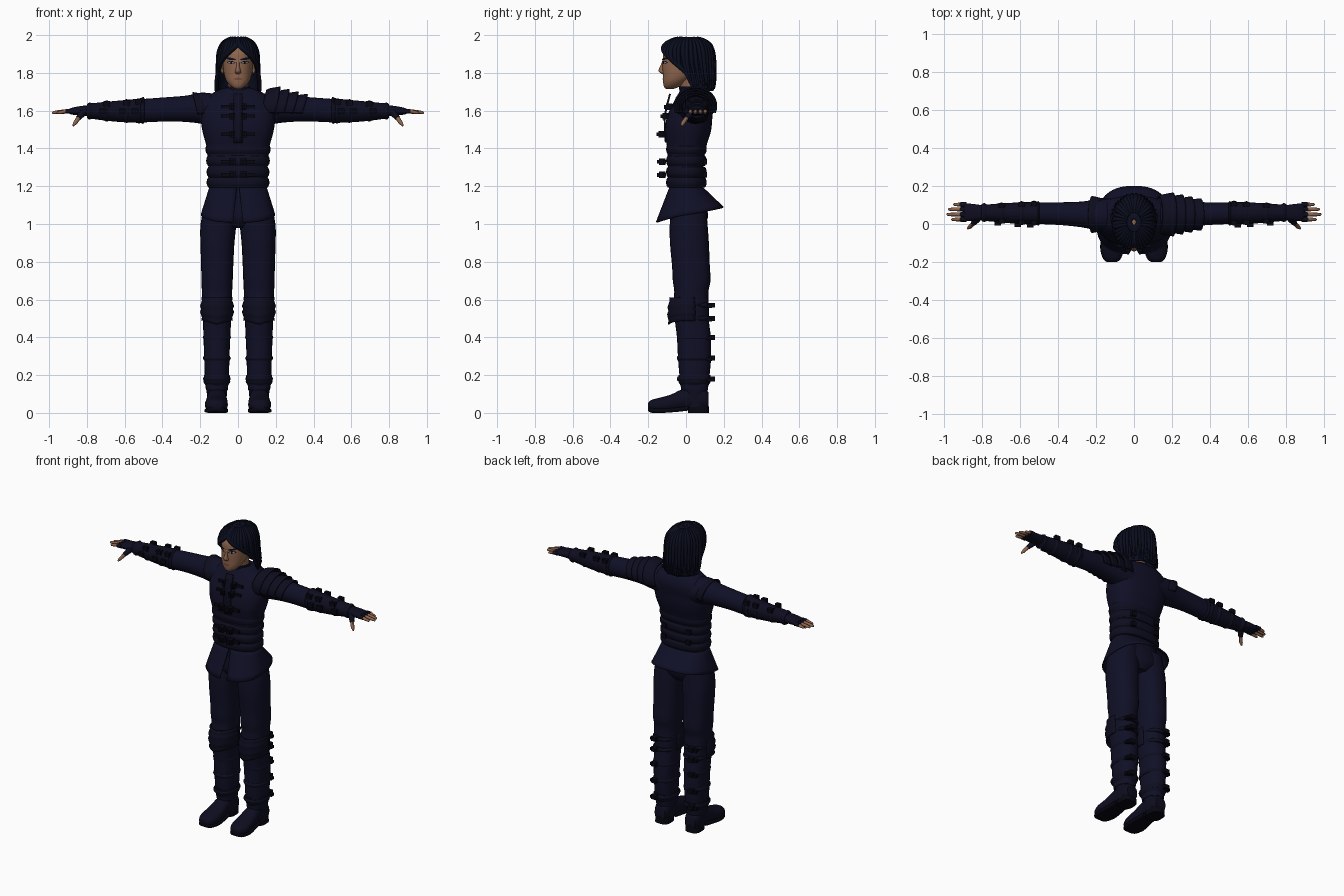
import bpy, bmesh, math, random
from mathutils import Vector, Matrix
from mathutils.bvhtree import BVHTree

cube = bpy.data.objects.get("Cube")
if cube:
    bpy.data.objects.remove(cube)
random.seed(4)


def material(name, r, g, b):
    m = bpy.data.materials.new(name)
    m.use_nodes = True
    m.diffuse_color = (r, g, b, 1)
    bsdf = m.node_tree.nodes["Principled BSDF"]
    bsdf.inputs["Base Color"].default_value = (r, g, b, 1)
    bsdf.inputs["Roughness"].default_value = 0.8
    return m


CLOTH = material("navy cloth", .005, .005, .02)
LEATHER = material("dark leather", .004, .004, .014)
HAIR = material("blue black hair", .003, .004, .013)
METAL = material("black metal", .002, .002, .006)
SKIN = material("tan skin", .27, .13, .075)
LIPS = material("lips", .17, .07, .045)
EYE = material("eye white", .35, .3, .26)


def finish(bm, name, mat, mirror=False, thick=0, angle=45):
    bmesh.ops.recalc_face_normals(bm, faces=bm.faces)
    mesh = bpy.data.meshes.new(name)
    bm.to_mesh(mesh)
    mesh.materials.append(mat)
    ob = bpy.data.objects.new(name, mesh)
    bpy.context.collection.objects.link(ob)
    bpy.ops.object.select_all(action='DESELECT')
    ob.select_set(True)
    bpy.context.view_layer.objects.active = ob
    bpy.ops.object.shade_smooth_by_angle(angle=math.radians(angle))
    if thick:
        ob.modifiers.new("thickness", 'SOLIDIFY').thickness = thick
    if mirror:
        ob.modifiers.new("mirror", 'MIRROR')
    return ob


def resample(rows, steps):
    # Catmull-Rom through the given rows
    out = []
    for i in range(len(rows) - 1):
        a, b, c, d = (rows[max(0, min(len(rows) - 1, i + k))] for k in (-1, 0, 1, 2))
        for s in range(steps):
            t = s / steps
            out.append([q + .5 * t * (r - p + t * (2*p - 5*q + 4*r - e + t * (3*(q - r) + e - p)))
                        for p, q, r, e in zip(a, b, c, d)])
    return out + [list(rows[-1])]


def skin_rings(bm, rings):
    rings = [[bm.verts.new(p) for p in ring] for ring in rings]
    n = len(rings[0])
    for lo, hi in zip(rings, rings[1:]):
        for i in range(n):
            bm.faces.new((lo[i], lo[(i + 1) % n], hi[(i + 1) % n], hi[i]))
    bm.faces.new(rings[0])
    bm.faces.new(rings[-1])


def loft(name, rows, mat, axis='z', n=24, power=2.0, steps=3, mirror=False):
    # each row: station along the axis, two centre values, two radii
    order = {'z': (1, 2, 0), 'x': (0, 1, 2), 'y': (1, 0, 2)}[axis]
    rings = []
    for t, u, v, ru, rv in resample(rows, steps):
        ring = []
        for i in range(n):
            a = math.tau * i / n
            c, s = math.cos(a), math.sin(a)
            p = (t, u + ru * math.copysign(abs(c) ** (2 / power), c),
                 v + rv * math.copysign(abs(s) ** (2 / power), s))
            ring.append([p[k] for k in order])
        rings.append(ring)
    bm = bmesh.new()
    skin_rings(bm, rings)
    return finish(bm, name, mat, mirror)


def tube(bm, points, radii, n=8):
    points = [Vector(p) for p in points]
    rings = []
    for i, p in enumerate(points):
        d = points[min(i + 1, len(points) - 1)] - points[max(i - 1, 0)]
        q = d.to_track_quat('Z', 'Y')
        rings.append([p + q @ Vector((radii[i] * math.cos(math.tau * k / n),
                                      radii[i] * math.sin(math.tau * k / n), 0)) for k in range(n)])
    skin_rings(bm, rings)


def sheet(name, f, nu, nv, mat, thick=0, mirror=False):
    bm = bmesh.new()
    g = [[bm.verts.new(f(i / nu, j / nv)) for i in range(nu + 1)] for j in range(nv + 1)]
    for j in range(nv):
        for i in range(nu):
            bm.faces.new((g[j][i], g[j][i + 1], g[j + 1][i + 1], g[j + 1][i]))
    return finish(bm, name, mat, mirror, thick)


def box(bm, loc, size):
    m = Matrix.Translation(loc) @ Matrix.Diagonal((*size, 1))
    bmesh.ops.create_cube(bm, size=1, matrix=m)


# Torso, waist wraps, collar and front placket
loft("jacket", [(1.17, 0, .005, .15, .085), (1.25, 0, 0, .157, .093), (1.33, 0, 0, .158, .095),
                (1.41, 0, .003, .167, .104), (1.49, 0, .01, .188, .122), (1.57, 0, .02, .198, .12),
                (1.64, 0, .04, .188, .108), (1.69, 0, .045, .14, .085), (1.72, 0, .035, .075, .06)],
     CLOTH, n=36, power=2.5)
for z in (1.22, 1.275, 1.335, 1.395):
    w = .162 + .06 * max(0, z - 1.3)
    loft("waist_wrap", [(z - .028, 0, .002, w - .006, .098), (z - .012, 0, .002, w + .003, .106),
                        (z + .012, 0, .002, w + .003, .106), (z + .028, 0, .002, w - .006, .098)],
         LEATHER, n=36, power=2.4)
loft("collar", [(1.68, 0, .035, .085, .072), (1.70, 0, .03, .07, .065), (1.728, 0, .025, .066, .062)],
     LEATHER)
sheet("placket", lambda u, v: ((u - .5) * .05, -.112 - .006 * math.sin(math.pi * v) + .05 * max(0, v - .55),
                               1.43 + .26 * v), 2, 8, LEATHER, .01)

# Chest and belt buckles
bm = bmesh.new()
for z, y, w in ((1.26, -.125, .036), (1.33, -.125, .036), (1.475, -.128, .03), (1.57, -.108, .03), (1.62, -.088, .03)):
    box(bm, (.03, y, z), (w, .035, .034))
    box(bm, (.03, y - .018, z), (w * .5, .02, .02))
    box(bm, (.065, y + .012, z), (.05, .016, .018))
for z in (1.26, 1.33):
    box(bm, (.09, .1, z), (.03, .022, .03))
finish(bm, "jacket_buckles", METAL, mirror=True)


# Flared jacket skirt with a split at the front
def skirt(u, v):
    gap = .02 + .06 * v
    a = -math.pi / 2 + gap + u * (math.tau - 2 * gap)
    c, s = math.cos(a), math.sin(a)
    depth = (.09 + .11 * v) if s > 0 else (.088 + .072 * v)
    x = (.152 + .045 * v) * math.copysign(abs(c) ** .8, c)
    return x, depth * math.copysign(abs(s) ** .8, s), 1.195 + v * (.04 * s - .145)


sheet("jacket_skirt", skirt, 48, 6, CLOTH, .008)

# Hips and legs
loft("hips", [(1.2, 0, .005, .145, .085), (1.1, 0, .012, .17, .098), (1.03, 0, .015, .16, .1),
              (.98, 0, .02, .05, .07)], CLOTH)
loft("trousers", [(1.12, .095, .012, .08, .092), (1.0, .104, .014, .094, .1), (.9, .109, .018, .09, .103),
                  (.78, .11, .026, .085, .1), (.7, .111, .03, .083, .1), (.64, .111, .028, .08, .09),
                  (.56, .111, .026, .078, .095), (.48, .111, .032, .074, .09), (.4, .112, .042, .071, .09),
                  (.3, .112, .045, .067, .088), (.2, .112, .045, .064, .08), (.12, .112, .045, .058, .07)],
     CLOTH, power=2.3, mirror=True)


def knee(u, v):
    a = math.pi * (-1.1 + 1.2 * u)
    bulge = .008 * math.sin(math.pi * v) + .004 * math.cos(6 * math.pi * v)
    return (.111 + (.08 + bulge) * math.cos(a), .015 + (.1 + bulge + .008 * v) * math.sin(a),
            .61 - .14 * v + .02 * v * abs(math.cos(a)))


sheet("knee_guards", knee, 20, 8, LEATHER, .01, mirror=True)

# Shin straps with buckles on the outer back
bm = bmesh.new()
for z in (.18, .29, .4, .5, .57):
    loft("shin_strap", [(z - .012, .112, .043, .068, .087), (z, .112, .043, .071 + .01 * z, .092),
                        (z + .012, .112, .043, .068, .087)], LEATHER, power=2.3, mirror=True)
    box(bm, (.135, .138, z), (.035, .03, .026))
    box(bm, (.155, .125, z - .006), (.03, .025, .018))
finish(bm, "shin_buckles", METAL, mirror=True)

# Boots
loft("boot_shafts", [(.03, .112, .055, .05, .062), (.1, .112, .05, .053, .064), (.145, .112, .045, .06, .074),
                     (.165, .112, .045, .071, .085), (.2, .112, .045, .068, .084)], LEATHER, mirror=True)
loft("boot_feet", [(-.2, .116, .035, .022, .018), (-.185, .116, .038, .043, .03), (-.14, .115, .042, .06, .038),
                   (-.08, .113, .052, .058, .045), (-.02, .112, .07, .052, .055), (.04, .112, .075, .05, .06),
                   (.09, .112, .075, .05, .06), (.118, .112, .065, .038, .045)],
     LEATHER, axis='y', power=2.4, mirror=True)
loft("boot_soles", [(-.2, .116, .022, .025, .012), (-.18, .116, .014, .048, .014), (-.12, .115, .012, .063, .012),
                    (-.04, .112, .018, .055, .012), (.01, .112, .024, .05, .012)],
     METAL, axis='y', power=4, mirror=True)
loft("boot_heels", [(0, .112, .066, .05, .056), (.045, .112, .064, .048, .056)], METAL, power=3, mirror=True)

# Sleeves, bracers and arm straps
loft("sleeves", [(.1, .045, 1.6, .09, .085), (.19, .048, 1.613, .083, .083), (.27, .05, 1.61, .068, .07),
                 (.38, .054, 1.607, .06, .064), (.5, .056, 1.6, .056, .062), (.6, .057, 1.597, .052, .056),
                 (.7, .058, 1.597, .045, .047), (.8, .06, 1.598, .04, .032)], CLOTH, axis='x', mirror=True)
loft("bracers", [(.495, .056, 1.602, .058, .062), (.503, .056, 1.602, .064, .072), (.52, .056, 1.6, .06, .065),
                 (.61, .057, 1.597, .056, .058), (.7, .058, 1.597, .05, .05), (.77, .059, 1.598, .044, .042),
                 (.785, .06, 1.598, .05, .046), (.8, .06, 1.598, .044, .036)],
     LEATHER, axis='x', mirror=True)
bm = bmesh.new()
for x, r in ((.525, .066), (.59, .063), (.695, .056)):
    loft("arm_strap", [(x - .014, .057, 1.598, r - .006, r - .006), (x, .057, 1.598, r, r),
                       (x + .014, .057, 1.598, r - .006, r - .006)], LEATHER, axis='x', mirror=True)
    for y in (-.75, .75):
        box(bm, (x, .057 + y * r, 1.598 + .7 * r), (.034, .024, .028))
    box(bm, (x + .02, .057 - r, 1.598), (.035, .02, .026))
finish(bm, "arm_buckles", METAL, mirror=True)


# Shoulder caps, with a layered guard on the left only
def lame(x0, x1, r0, r1, zc):
    def f(u, v):
        a = math.pi * (-.12 + 1.24 * u)
        r = r0 + (r1 - r0) * v ** .6
        return (x0 + (x1 - x0) * v + .02 * math.sin(a), .05 + 1.12 * r * math.cos(a), zc + r * math.sin(a))
    return f


sheet("shoulder_caps", lame(.16, .22, .07, .087, 1.612), 20, 4, LEATHER, .008, mirror=True)
for i in range(4):
    sheet("shoulder_guard", lame(.13 + .05 * i, .205 + .048 * i, .086 - .007 * i, .103 - .009 * i, 1.625 - .004 * i),
          24, 5, LEATHER, .008)

# Fingerless gloves and fingers
loft("gloves", [(.78, .06, 1.598, .036, .03), (.82, .06, 1.6, .042, .026), (.87, .062, 1.598, .046, .02),
                (.892, .064, 1.596, .045, .014)], LEATHER, axis='x', power=2.5, mirror=True)
cuffs, tips = bmesh.new(), bmesh.new()
for y, end in ((.024, .955), (.05, .98), (.077, .972), (.102, .945)):
    path = [Vector((.88, y, 1.597)), Vector((.912, y, 1.597)), Vector((end - .02, y, 1.592)), Vector((end, y, 1.589))]
    tube(cuffs, path[:2], (.013, .0125))
    tube(tips, path[1:] + [path[-1] + Vector((.004, 0, -.001))], (.0105, .0095, .007, .003))
thumb = [Vector((.82, .03, 1.59)), Vector((.845, .002, 1.56)), Vector((.862, -.016, 1.535)), Vector((.873, -.024, 1.52))]
tube(cuffs, thumb[:2], (.02, .014))
tube(tips, thumb[1:], (.012, .011, .005))
finish(cuffs, "glove_finger_cuffs", LEATHER, mirror=True)
finish(tips, "fingers", SKIN, mirror=True)

# Neck, head, nose and ears
loft("neck", [(1.66, 0, .04, .06, .06), (1.72, 0, .025, .053, .055), (1.8, 0, .02, .055, .06)], SKIN)
head = loft("head", [(1.716, 0, -.085, .016, .022), (1.728, 0, -.075, .037, .042), (1.755, 0, -.058, .06, .064),
                     (1.79, 0, -.034, .073, .089), (1.83, 0, -.018, .079, .107), (1.87, 0, -.008, .082, .115),
                     (1.91, 0, 0, .081, .117), (1.95, 0, .01, .064, .095), (1.98, 0, .01, .03, .05)],
            SKIN, n=40, power=2.15)
loft("nose", [(1.868, 0, -.118, .007, .006), (1.84, 0, -.123, .008, .012), (1.815, 0, -.126, .013, .02),
              (1.803, 0, -.122, .016, .019), (1.794, 0, -.116, .011, .01)], SKIN, n=14)
loft("ears", [(1.80, .082, -.01, .006, .008), (1.83, .088, 0, .01, .018), (1.86, .09, .004, .01, .022),
              (1.875, .088, .004, .006, .012)], SKIN, n=12, mirror=True)

# Painted face plates laid on the head surface
bm = bmesh.new()
bm.from_mesh(head.data)
surface = BVHTree.FromBMesh(bm)


def plate(name, x0, x1, z, rise, half, mat, lift):
    def f(u, v):
        x = x0 + (x1 - x0) * u
        zz = z + rise * u + half * (2 * v - 1) * (.15 + .85 * math.sin(math.pi * u))
        hit = surface.ray_cast(Vector((x, -1, zz)), Vector((0, 1, 0)))[0]
        return x, hit.y - lift, zz
    sheet(name, f, 10, 4, mat, mirror=True)


plate("eye_rims", .014, .058, 1.854, .002, .009, METAL, .002)
plate("eyes", .019, .053, 1.853, .002, .005, EYE, .003)
plate("irises", .03, .042, 1.854, 0, .005, METAL, .004)
plate("eyebrows", .01, .066, 1.87, .008, .0065, HAIR, .005)
plate("mouth", -.026, .026, 1.768, 0, .007, LIPS, .003)

# Centre-parted hair: z, half width, centre y, half depth, opening angle from the front
HAIR_ROWS = resample([(1.99, .012, .01, .016, 0), (1.98, .048, .01, .068, 0), (1.955, .08, .008, .112, 1),
                      (1.925, .094, .006, .13, 18), (1.89, .101, .008, .136, 42), (1.85, .104, .012, .136, 62),
                      (1.8, .108, .022, .13, 80), (1.75, .116, .034, .118, 84), (1.705, .115, .042, .1, 92)], 3)


def hair_point(theta, row, out=0):
    z, w, yc, d, opening = row
    a = max(theta, math.radians(opening))
    return Vector(((w + out) * math.sin(a), yc - (d + out) * math.cos(a), z))


def hair_shell(u, v):
    row = HAIR_ROWS[round(v * (len(HAIR_ROWS) - 1))]
    start = math.radians(row[4])
    return hair_point(start + u * (math.pi - start), row)


sheet("hair", hair_shell, 20, len(HAIR_ROWS) - 1, HAIR, .012, mirror=True)
bm = bmesh.new()
COUNT = 19
for i in range(COUNT):
    theta = math.pi * (i + .4) / COUNT
    rows = HAIR_ROWS[2:len(HAIR_ROWS) - random.randint(0, 2)]
    sway = random.uniform(-.06, .06)
    path = [hair_point(theta + sway * k / len(rows), r, .002) for k, r in enumerate(rows)]
    size = random.uniform(.011, .015)
    tube(bm, path, [size * (.35 + .65 * math.sin(math.pi * min(.93, .1 + k / len(rows)))) for k in range(len(rows))], 7)
finish(bm, "hair_locks", HAIR, mirror=True, angle=60)
